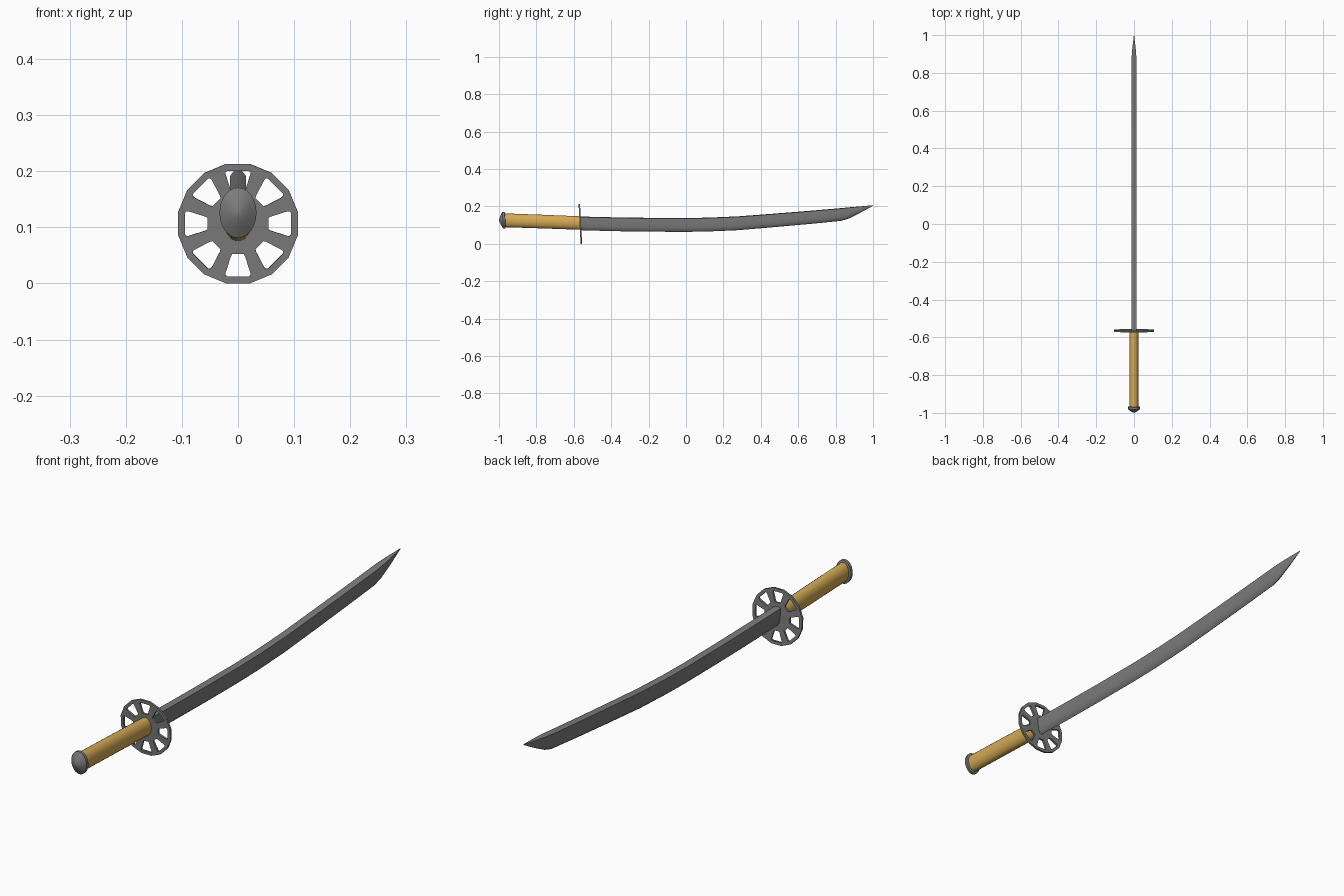
import bpy, bmesh
from math import sin, cos, pi, radians

if "Cube" in bpy.data.objects:
    bpy.data.objects.remove(bpy.data.objects["Cube"])

STEEL = bpy.data.materials.new("dark_steel")
STEEL.diffuse_color = (0.2, 0.2, 0.2, 1)
STEEL.use_nodes = True
STEEL.node_tree.nodes["Principled BSDF"].inputs["Base Color"].default_value = STEEL.diffuse_color
GOLD = bpy.data.materials.new("tan_grip")
GOLD.diffuse_color = (0.66, 0.4, 0.09, 1)
GOLD.use_nodes = True
GOLD.node_tree.nodes["Principled BSDF"].inputs["Base Color"].default_value = GOLD.diffuse_color


def finish(ob, angle, mat):
    ob.data.materials.clear()
    ob.data.materials.append(mat)
    bpy.ops.object.select_all(action='DESELECT')
    ob.select_set(True)
    bpy.context.view_layer.objects.active = ob
    bpy.ops.object.shade_smooth_by_angle(angle=radians(angle))


def loft(name, rings, angle=35, mat=STEEL):
    """Skin a list of equally sized closed rings and cap both ends."""
    bm = bmesh.new()
    loops = [[bm.verts.new(p) for p in ring] for ring in rings]
    n = len(loops[0])
    for a, b in zip(loops, loops[1:]):
        for i in range(n):
            j = (i + 1) % n
            bm.faces.new((a[i], a[j], b[j], b[i]))
    bm.faces.new(loops[0])
    bm.faces.new(loops[-1])
    bmesh.ops.recalc_face_normals(bm, faces=bm.faces)
    me = bpy.data.meshes.new(name)
    bm.to_mesh(me)
    bm.free()
    ob = bpy.data.objects.new(name, me)
    bpy.context.collection.objects.link(ob)
    finish(ob, angle, mat)


def oval(y, z, rx, rz, slope=-0.05, n=24):
    """Upright ellipse, leaning so it stays square to the grip axis."""
    return [(rx * cos(2 * pi * i / n), y + slope * rz * sin(2 * pi * i / n),
             z + rz * sin(2 * pi * i / n)) for i in range(n)]


# blade: stations of (y, spine z, edge z, half width)
stations = [(-0.566, 0.146, 0.073, 0.0145), (-0.4, 0.142, 0.068, 0.0145),
            (-0.2, 0.139, 0.065, 0.0145), (0.0, 0.138, 0.064, 0.0145),
            (0.12, 0.140, 0.066, 0.0145), (0.28, 0.147, 0.073, 0.0145),
            (0.48, 0.162, 0.090, 0.0145), (0.68, 0.178, 0.108, 0.0145),
            (0.83, 0.191, 0.123, 0.0145), (0.87, 0.195, 0.135, 0.0135),
            (0.93, 0.200, 0.165, 0.009), (0.999, 0.206, 0.203, 0.0008)]
# cross-section, half: (width factor, height factor), flat spine to rounded edge
half = [(1.0, 0.96), (0.95, 0.6), (0.8, 0.3), (0.5, 0.09)]
section = [(0, 1)] + half + [(0, 0)] + [(-w, h) for w, h in reversed(half)]
loft("blade", [[(w * hw, y, lo + h * (hi - lo)) for w, h in section]
               for y, hi, lo, hw in stations])

# grip
loft("grip", [oval(-0.975, 0.126, 0.025, 0.037), oval(-0.77, 0.119, 0.025, 0.0365),
              oval(-0.562, 0.111, 0.025, 0.036)], mat=GOLD)

# pommel cap with a conical end
loft("pommel", [oval(y, 0.126, 0.033 * f, 0.045 * f) for y, f in
                [(-0.966, 0.85), (-0.968, 1.0), (-0.979, 1.0), (-0.991, 0.55),
                 (-0.997, 0.25), (-0.999, 0.05)]])

# guard: 16-sided disc with eight rounded windows
curve = bpy.data.curves.new("guard_outline", 'CURVE')
curve.dimensions = '2D'
curve.fill_mode = 'BOTH'
curve.extrude = 0.004


def outline(points):
    sp = curve.splines.new('POLY')
    sp.points.add(len(points) - 1)
    for p, (x, y) in zip(sp.points, points):
        p.co = (x, y, 0, 1)
    sp.use_cyclic_u = True


R = 0.1065 / cos(pi / 16)
outline([(R * cos(pi / 16 + k * pi / 8), R * sin(pi / 16 + k * pi / 8)) for k in range(16)])
side = [(0.054, 0.010), (0.058, 0.0125), (0.088, 0.022), (0.092, 0.022), (0.0945, 0.019)]
window = side + [(x, -y) for x, y in reversed(side)]
for k in range(8):
    c, s = cos(k * pi / 4), sin(k * pi / 4)
    outline([(x * c - y * s, x * s + y * c) for x, y in window])
temp = bpy.data.objects.new("guard_helper", curve)
bpy.context.collection.objects.link(temp)
bpy.context.view_layer.update()
mesh = bpy.data.meshes.new_from_object(temp.evaluated_get(bpy.context.evaluated_depsgraph_get()))
bpy.data.objects.remove(temp)
bm = bmesh.new()
bm.from_mesh(mesh)
bmesh.ops.remove_doubles(bm, verts=bm.verts, dist=0.00005)
bmesh.ops.recalc_face_normals(bm, faces=bm.faces)
bm.to_mesh(mesh)
bm.free()
guard = bpy.data.objects.new("guard", mesh)
bpy.context.collection.objects.link(guard)
guard.location = (0, -0.565, 0.1067)
guard.rotation_euler = (radians(93), 0, 0)
finish(guard, 15, STEEL)
